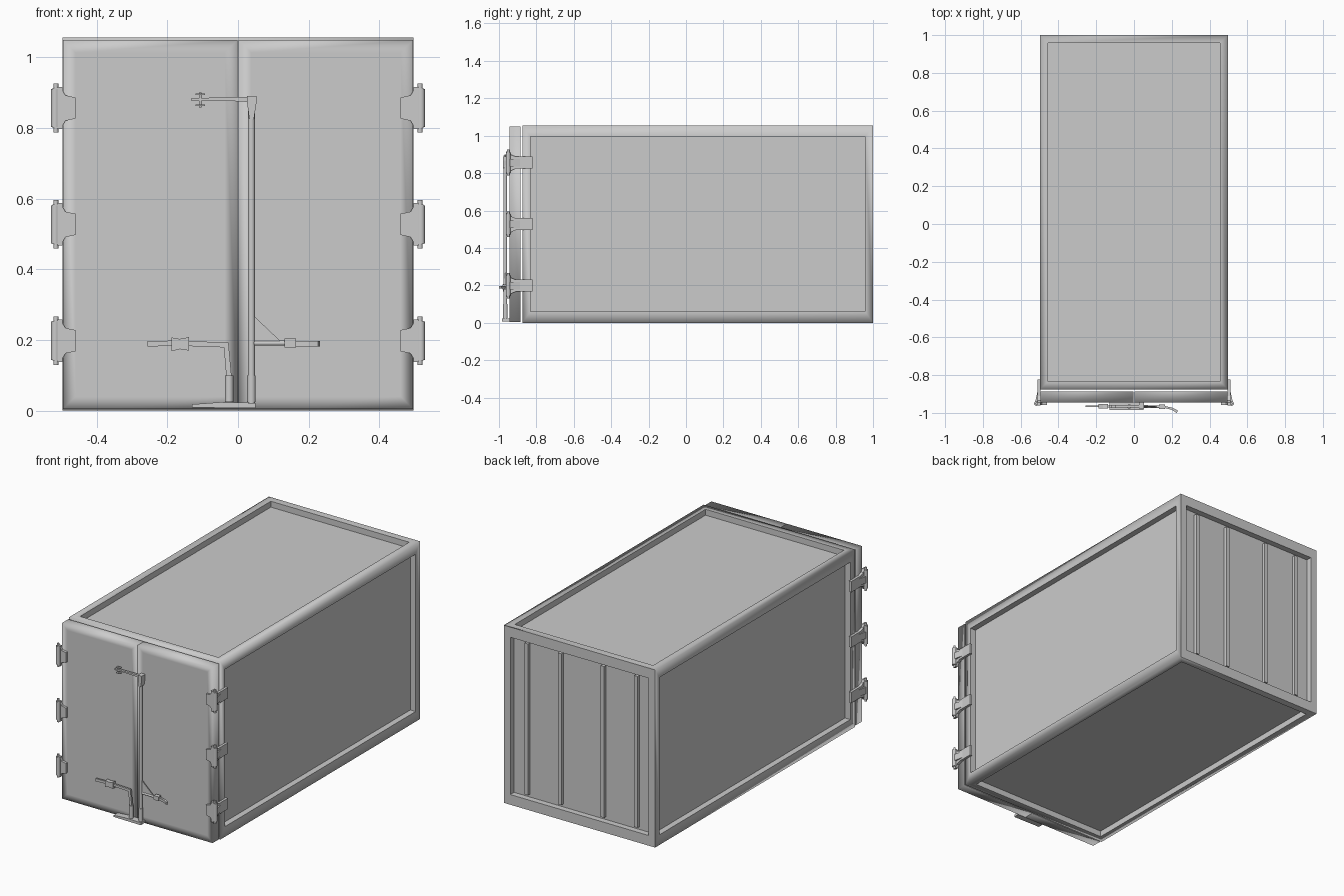
import bpy, bmesh, math
from mathutils import Vector

if "Cube" in bpy.data.objects:
    bpy.data.objects.remove(bpy.data.objects["Cube"])


def finish(name, bm):
    bmesh.ops.recalc_face_normals(bm, faces=bm.faces)
    me = bpy.data.meshes.new(name)
    bm.to_mesh(me)
    bm.free()
    ob = bpy.data.objects.new(name, me)
    bpy.context.collection.objects.link(ob)
    return ob


def new_box(lo, hi):
    bm = bmesh.new()
    bmesh.ops.create_cube(bm, size=1)
    for v in bm.verts:
        v.co = [lo[i] + (v.co[i] + 0.5) * (hi[i] - lo[i]) for i in range(3)]
    return bm


def box(name, lo, hi):
    return finish(name, new_box(lo, hi))


def mark_smooth(bm, is_sharp):
    for f in bm.faces:
        f.smooth = True
    for e in bm.edges:
        if len(e.link_faces) == 2 and e.calc_face_angle(0) > 0.4:
            e.smooth = not is_sharp(e)


def prism(name, pts, axis, a, b):
    """Extrude a 2D outline from a to b along axis."""
    bm = bmesh.new()
    def at(p, d):
        c = list(p)
        c.insert(axis, d)
        return bm.verts.new(c)
    lo, hi = [at(p, a) for p in pts], [at(p, b) for p in pts]
    bm.faces.new(lo)
    bm.faces.new(hi)
    n = len(pts)
    for i in range(n):
        bm.faces.new((lo[i], lo[(i + 1) % n], hi[(i + 1) % n], hi[i]))
    return finish(name, bm)


def rod(name, p, q, r, sides=12):
    p, q = Vector(p), Vector(q)
    bm = bmesh.new()
    bmesh.ops.create_cone(bm, cap_ends=True, segments=sides, radius1=r, radius2=r, depth=(q - p).length)
    rot = (q - p).to_track_quat('Z', 'Y')
    for v in bm.verts:
        v.co = rot @ v.co + (p + q) / 2
    mark_smooth(bm, lambda e: e.calc_face_angle(0) > 0.8)
    for f in bm.faces:
        f.smooth = True
    return finish(name, bm)


def mirror(ob):
    # objects keep their origin at the world centre, so this mirrors over x = 0
    ob.modifiers.new("Mirror", 'MIRROR')
    return ob


# container body: box with a sunken panel on every face but the front
H, FRONT = 1.055, -0.875
bm = new_box((-0.497, FRONT, 0), (0.497, 1, H))
bm.normal_update()
panels = [f for f in bm.faces if f.normal.y > -0.5]
bmesh.ops.inset_individual(bm, faces=panels, thickness=0.06)
for f in panels:
    if abs(f.normal.z) < 0.5:
        for v in f.verts:
            v.co.z += 0.018 if v.co.z < H / 2 else -0.018
bmesh.ops.inset_individual(bm, faces=panels, thickness=0, depth=-0.035)
bm.normal_update()


def body_sharp(e):
    outer = all(abs(abs(v.co.x) - 0.497) < 1e-4 and min(abs(v.co.z), abs(v.co.z - H)) < 1e-4
                for v in e.verts)
    front = all(abs(v.co.y - FRONT) < 1e-4 for v in e.verts)
    along_y = abs(e.verts[0].co.y - e.verts[1].co.y) > 0.5
    return not (front or (outer and along_y))


mark_smooth(bm, body_sharp)
finish("container_body", bm)

# upright ribs on the back panel
for x in (0.14, 0.36):
    mirror(box("back_rib", (x - 0.011, 0.955, 0.078), (x + 0.011, 0.985, H - 0.078)))

# doors with softly shaded borders
for name, x0, x1 in (("left_door", -0.495, -0.002), ("right_door", 0.002, 0.495)):
    bm = new_box((x0, -0.945, 0.005), (x1, -0.886, 1.048))
    bm.normal_update()
    face = [f for f in bm.faces if f.normal.y < -0.5]
    bmesh.ops.inset_individual(bm, faces=face, thickness=0.05)
    bm.normal_update()
    mark_smooth(bm, lambda e: all(v.co.y > -0.9 for v in e.verts))
    finish(name, bm)

# three hinges per side: strap on the body, flared plate on the door, barrel and pin
for z in (0.198, 0.527, 0.856):
    strap = [(-0.822, 0.032), (-0.91, 0.032), (-0.935, 0.042), (-0.945, 0.06), (-0.962, 0.06)]
    outline = strap + [(y, -h) for y, h in reversed(strap)]
    mirror(prism("hinge_strap", [(y, z + h) for y, h in outline], 0, 0.496, 0.511))
    plate = [(0.46, 0.03), (0.488, 0.036), (0.5, 0.056), (0.524, 0.056)]
    outline = plate + [(x, -h) for x, h in reversed(plate)]
    mirror(prism("hinge_plate", [(x, z + h) for x, h in outline], 1, -0.959, -0.944))
    mirror(rod("hinge_barrel", (0.517, -0.951, z - 0.054), (0.517, -0.951, z + 0.054), 0.012))
    mirror(rod("hinge_pin", (0.515, -0.951, z - 0.069), (0.515, -0.951, z + 0.069), 0.007))
    mirror(prism("hinge_brace", [(0.505, -0.86), (0.505, -0.955), (0.526, -0.955)], 2, z - 0.02, z + 0.02))

# locking bar with its foot plate and sleeves
Y = -0.966
rod("lock_bar", (0.038, Y, 0.02), (0.038, Y, 0.885), 0.01)
prism("foot_plate", [(-0.13, 0.009), (0.05, 0.007), (0.05, 0.022), (-0.05, 0.024), (-0.13, 0.018)], 1, -0.984, -0.945)
for x in (-0.025, 0.038):
    rod("bar_sleeve", (x, Y, 0.025), (x, Y, 0.1), 0.012)

# top latch arm with a small cross pin
box("top_bracket", (0.026, -0.978, 0.868), (0.052, -0.945, 0.89))
prism("bar_collar", [(0.026, 0.87), (0.052, 0.87), (0.045, 0.825), (0.032, 0.825)], 1, -0.978, -0.945)
prism("latch_arm", [(0.05, 0.888), (-0.04, 0.886), (-0.132, 0.884), (-0.132, 0.876), (-0.04, 0.877), (0.05, 0.872)],
      1, -0.972, -0.958)
rod("latch_pin", (-0.107, Y, 0.858), (-0.107, Y, 0.9), 0.004)
for z in (0.864, 0.895):
    box("latch_washer", (-0.12, -0.975, z - 0.002), (-0.094, -0.957, z + 0.002))

# left handle: bent crank, hub and grip
prism("left_crank", [(-0.033, 0.095), (-0.018, 0.095), (-0.027, 0.193), (-0.15, 0.197), (-0.15, 0.183), (-0.04, 0.179)],
      1, -0.972, -0.96)
prism("left_hub", [(-0.188, 0.207), (-0.165, 0.203), (-0.138, 0.208), (-0.138, 0.17), (-0.165, 0.174), (-0.188, 0.168)],
      1, -0.978, -0.954)
prism("left_grip", [(-0.256, 0.197), (-0.185, 0.198), (-0.185, 0.184), (-0.256, 0.181)], 1, -0.97, -0.96)

# right handle: gusset, arm, hub and outward grip
prism("handle_gusset", [(0.045, 0.268), (0.12, 0.197), (0.045, 0.19)], 1, -0.969, -0.963)
rod("right_arm", (0.045, Y, 0.191), (0.145, -0.968, 0.191), 0.007)
box("right_hub", (0.132, -0.98, 0.179), (0.164, -0.956, 0.204))
prism("right_grip", [(0.16, -0.963), (0.205, -0.973), (0.232, -0.988), (0.226, -1.0), (0.2, -0.984), (0.16, -0.974)],
      2, 0.182, 0.197)
